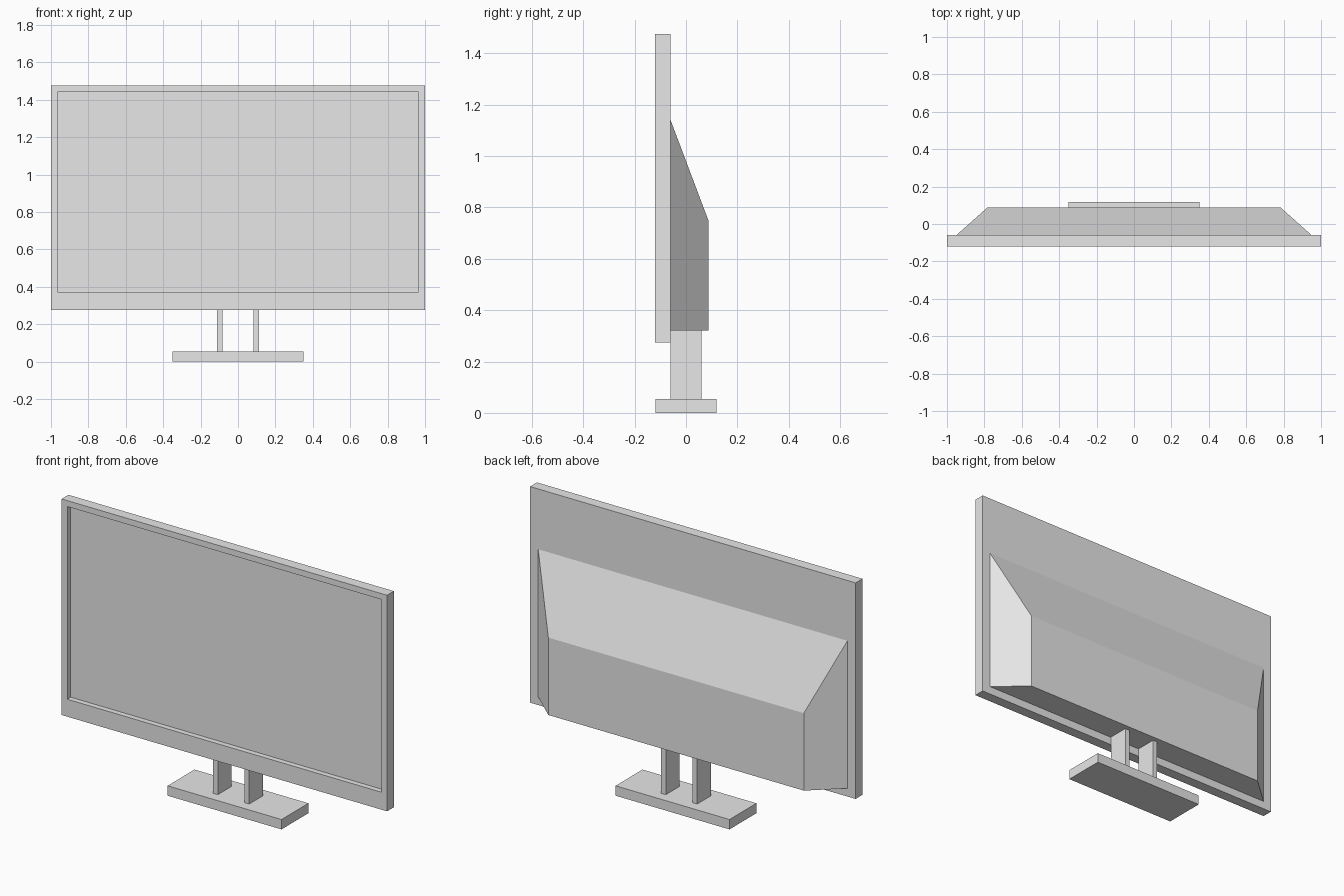
import bpy
import bmesh

if "Cube" in bpy.data.objects:
    bpy.data.objects.remove(bpy.data.objects["Cube"], do_unlink=True)

GREY = (0.8, 0.8, 0.8, 1)
grey = bpy.data.materials.new("light_grey")
grey.use_nodes = True
grey.diffuse_color = GREY
grey.node_tree.nodes["Principled BSDF"].inputs["Base Color"].default_value = GREY


def loft(name, rings, capped=True):
    """Join matching point rings with quads and close both ends."""
    bm = bmesh.new()
    loops = [[bm.verts.new(p) for p in ring] for ring in rings]
    for a, b in zip(loops, loops[1:]):
        for i in range(len(a)):
            j = (i + 1) % len(a)
            bm.faces.new((a[i], a[j], b[j], b[i]))
    if capped:
        bm.faces.new(loops[0])
        bm.faces.new(loops[-1])
    bmesh.ops.recalc_face_normals(bm, faces=bm.faces)
    mesh = bpy.data.meshes.new(name)
    bm.to_mesh(mesh)
    bm.free()
    mesh.materials.append(grey)
    obj = bpy.data.objects.new(name, mesh)
    bpy.context.collection.objects.link(obj)
    return obj


def upright(x0, x1, y, z0, z1):
    """Rectangle facing the front at depth y."""
    return [(x0, y, z0), (x1, y, z0), (x1, y, z1), (x0, y, z1)]


def box(name, x0, x1, y0, y1, z0, z1):
    return loft(name, [upright(x0, x1, y, z0, z1) for y in (y0, y1)])


# Screen panel: back, outer rim, bezel, then the recessed display
back_y, front_y, display_y = -0.06, -0.12, -0.09
outer = (-1, 1), (0.275, 1.475)
inner = (-0.965, 0.965), (0.372, 1.442)
loft("screen_panel", [
    upright(*outer[0], back_y, *outer[1]),
    upright(*outer[0], front_y, *outer[1]),
    upright(*inner[0], front_y, *inner[1]),
    upright(*inner[0], display_y, *inner[1]),
])

# Rear housing with sloped top and sides and a level underside
loft("rear_housing", [
    upright(-0.95, 0.95, back_y, 0.32, 1.14),
    upright(-0.785, 0.785, 0.087, 0.32, 0.75),
])

# Stand
box("stand_base", -0.35, 0.35, -0.118, 0.118, 0, 0.055)
for side, name in ((1, "left_post"), (-1, "right_post")):
    box(name, side * 0.082, side * 0.111, -0.06, 0.06, 0.055, 0.32)
